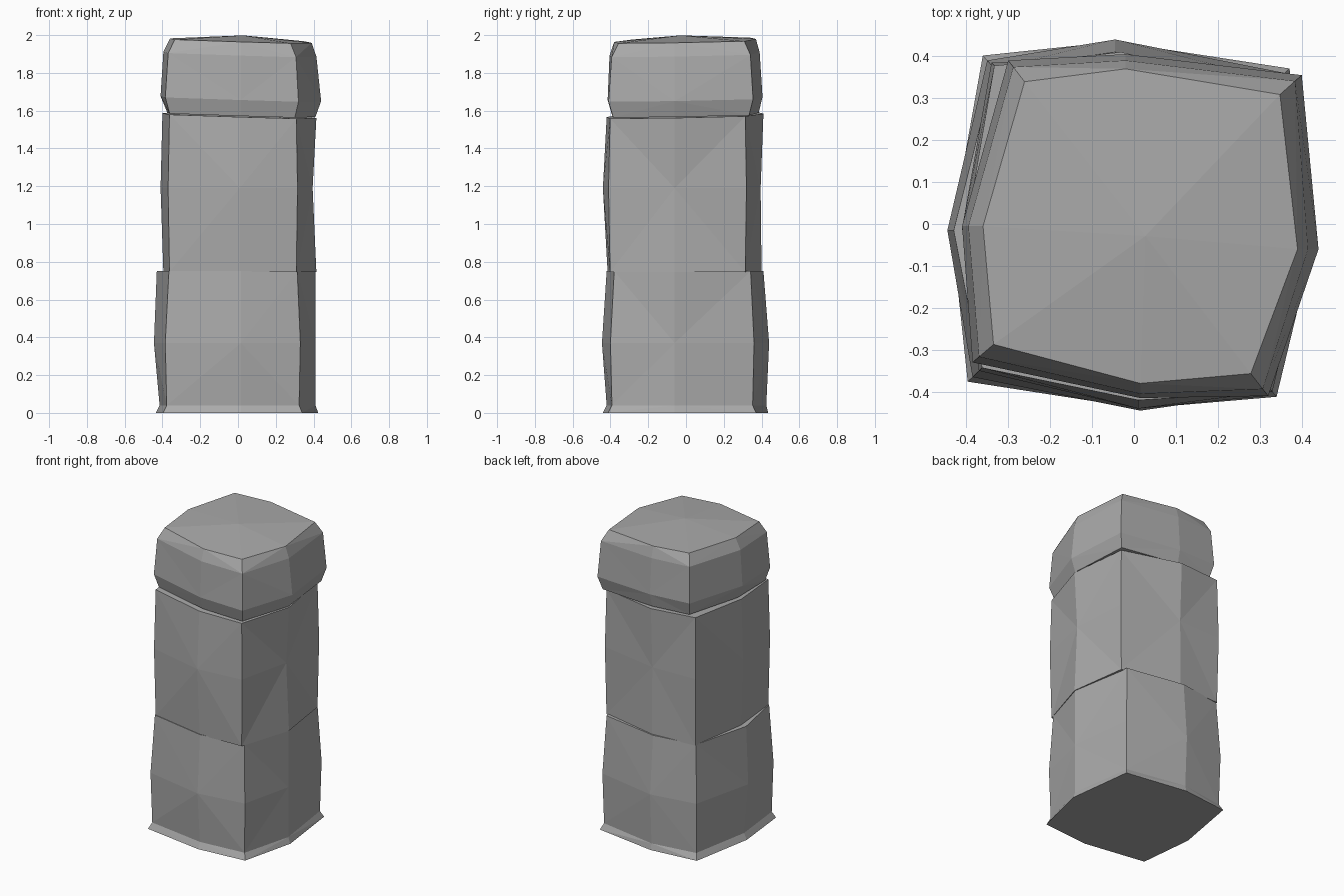
import bpy
import bmesh
from mathutils import Vector

cube = bpy.data.objects.get("Cube")
if cube:
    bpy.data.objects.remove(cube, do_unlink=True)

# Plain stone colour
stone = bpy.data.materials.new("grey stone")
stone.use_nodes = True
colour = (0.4, 0.4, 0.4, 1)
stone.diffuse_color = colour
stone.node_tree.nodes["Principled BSDF"].inputs["Base Color"].default_value = colour


def ring_points(corners, shift, level):
    """Eight points around a block: corners alternate with bulging side middles."""
    z, scale, tilt, (front, right, back, left) = level
    middles = [(shift[0], -front), (right, shift[1]), (shift[2], back), (-left, shift[3])]
    points = []
    for corner, middle in zip(corners, middles):
        points.append(Vector((corner[0] * scale, corner[1] * scale, z)))
        points.append(Vector((middle[0], middle[1], z)))
    for p in points:
        p.z += tilt * (0.02 * p.y - 0.03 * p.x)
    return points


def stone_block(name, corners, shift, levels, bulge, peak=0.0):
    """Rough-hewn block lofted through its levels, with facets meeting at the bulge."""
    bm = bmesh.new()
    rings = [[bm.verts.new(p) for p in ring_points(corners, shift, lv)] for lv in levels]
    for row, (low, high) in enumerate(zip(rings, rings[1:])):
        for i in range(8):
            j = (i + 1) % 8
            a, b, c, d = low[i], low[j], high[j], high[i]
            # the diagonal starts at the side middle on the bulge level
            middle_low = row == bulge
            if middle_low == (i % 2 == 1):
                bm.faces.new((a, b, c))
                bm.faces.new((a, c, d))
            else:
                bm.faces.new((a, b, d))
                bm.faces.new((b, c, d))
    # fan caps at both ends
    for ring, lift in ((rings[0], 0.0), (rings[-1], peak)):
        centre = sum((v.co for v in ring), Vector()) / 8
        hub = bm.verts.new(centre + Vector((0.02, -0.02, lift)))
        for i in range(8):
            bm.faces.new((ring[i], ring[(i + 1) % 8], hub))
    bmesh.ops.recalc_face_normals(bm, faces=bm.faces[:])
    mesh = bpy.data.meshes.new(name)
    bm.to_mesh(mesh)
    bm.free()
    mesh.materials.append(stone)
    block = bpy.data.objects.new(name, mesh)
    bpy.context.collection.objects.link(block)
    return block


# Each level: height, corner scale, tilt, reach of the front, right, back, left middles

# Lower block with a small flared foot
stone_block(
    "base_block",
    corners=[(-0.385, -0.365), (0.33, -0.4), (0.36, 0.36), (-0.35, 0.39)],
    shift=(0.015, -0.06, -0.045, -0.015),
    levels=[
        (0, 1.03, 0, (0.44, 0.425, 0.435, 0.435)),
        (0.04, 0.98, 0, (0.42, 0.41, 0.425, 0.415)),
        (0.37, 1, 0, (0.445, 0.41, 0.44, 0.445)),
        (0.75, 0.95, 0, (0.42, 0.41, 0.41, 0.43)),
    ],
    bulge=2,
)

# Tall middle block
stone_block(
    "middle_block",
    corners=[(-0.37, -0.35), (0.315, -0.41), (0.37, 0.32), (-0.34, 0.385)],
    shift=(0.01, -0.06, -0.03, -0.01),
    levels=[
        (0.745, 0.98, 0, (0.415, 0.415, 0.4, 0.395)),
        (1.19, 1, 0, (0.44, 0.395, 0.395, 0.41)),
        (1.575, 0.98, 1, (0.42, 0.415, 0.41, 0.4)),
    ],
    bulge=1,
)

# Bevelled capstone with a shallow peak
stone_block(
    "capstone",
    corners=[(-0.385, -0.33), (0.32, -0.41), (0.4, 0.355), (-0.3, 0.39)],
    shift=(0.015, -0.06, -0.02, -0.005),
    levels=[
        (1.58, 0.94, 1, (0.39, 0.41, 0.385, 0.375)),
        (1.665, 1, 1, (0.415, 0.44, 0.405, 0.41)),
        (1.9, 0.96, 1, (0.405, 0.415, 0.39, 0.395)),
        (1.972, 0.87, 1, (0.38, 0.39, 0.37, 0.36)),
    ],
    bulge=1,
    peak=0.027,
)
